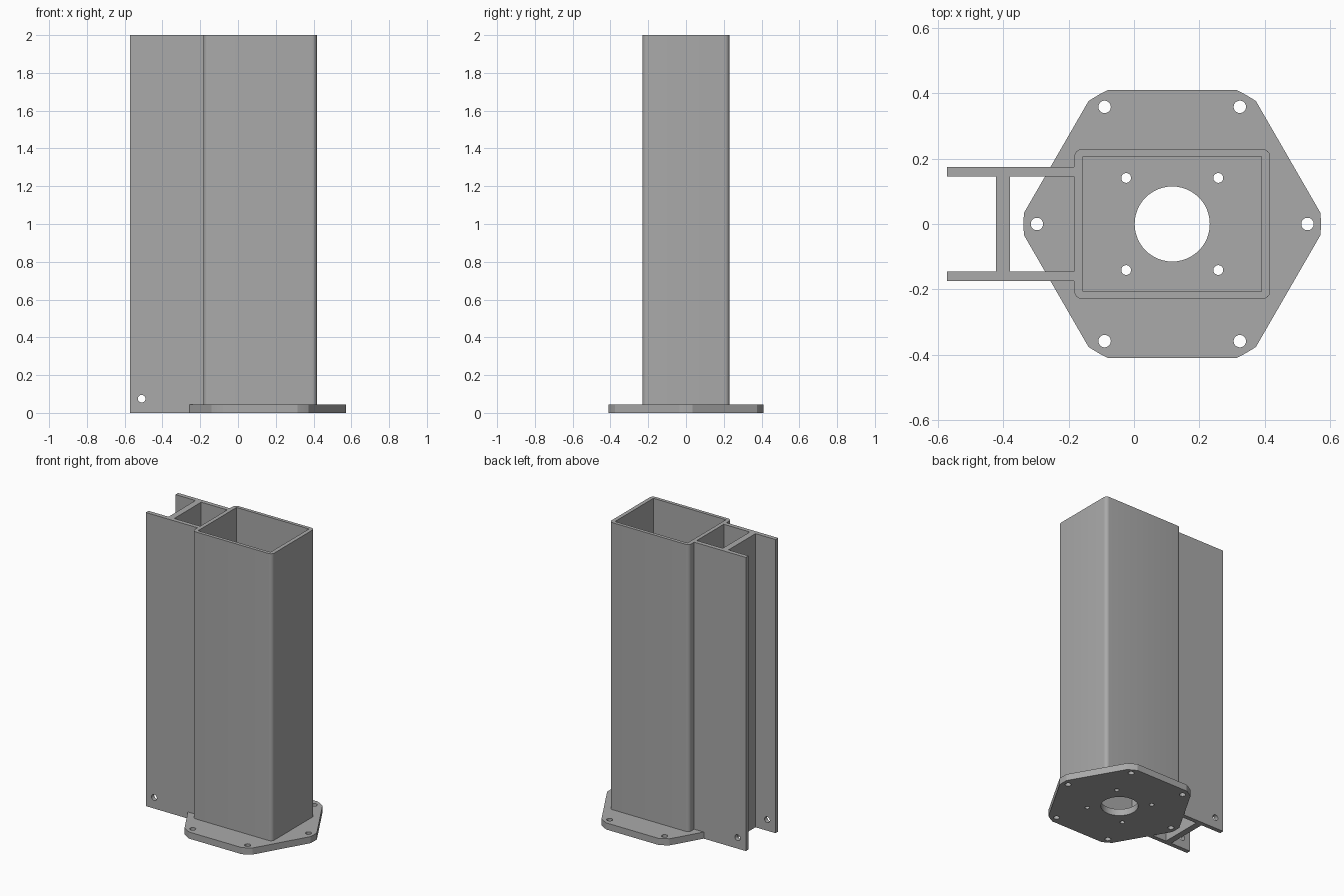
import bpy
from math import cos, sin, pi, radians, acos

cube = bpy.data.objects.get("Cube")
if cube:
    bpy.data.objects.remove(cube, do_unlink=True)

steel = bpy.data.materials.new("grey_steel")
steel.use_nodes = True
grey = (0.4, 0.4, 0.4, 1)
steel.diffuse_color = grey
steel.node_tree.nodes["Principled BSDF"].inputs["Base Color"].default_value = grey

HEIGHT = 2.0
PLATE_T = 0.045
CX = 0.117          # centre of the base plate and tube


def arc(cx, cy, r, start, end, steps):
    return [(cx + r * cos(start + (end - start) * i / steps),
             cy + r * sin(start + (end - start) * i / steps)) for i in range(steps + 1)]


def circle(cx, cy, r, steps=32):
    return arc(cx, cy, r, 0, 2 * pi, steps)[:-1]


def rectangle(x0, x1, y0, y1):
    return [(x0, y0), (x1, y0), (x1, y1), (x0, y1)]


def extrude(name, loops, z0, z1):
    """Extrude an outline, with any inner loops as holes, from z0 to z1."""
    curve = bpy.data.curves.new(name + "_profile", "CURVE")
    curve.dimensions = "2D"
    curve.fill_mode = "BOTH"
    curve.extrude = (z1 - z0) / 2
    for loop in loops:
        spline = curve.splines.new("POLY")
        spline.points.add(len(loop) - 1)
        for point, (x, y) in zip(spline.points, loop):
            point.co = (x, y, 0, 1)
        spline.use_cyclic_u = True
    obj = bpy.data.objects.new(name, curve)
    bpy.context.collection.objects.link(obj)
    obj.location.z = (z0 + z1) / 2
    bpy.ops.object.select_all(action="DESELECT")
    obj.select_set(True)
    bpy.context.view_layer.objects.active = obj
    bpy.ops.object.convert(target="MESH")
    obj = bpy.context.view_layer.objects.active
    bpy.ops.object.mode_set(mode="EDIT")
    bpy.ops.mesh.select_all(action="SELECT")
    bpy.ops.mesh.remove_doubles(threshold=0.00005)
    bpy.ops.mesh.normals_make_consistent(inside=False)
    bpy.ops.object.mode_set(mode="OBJECT")
    obj.data.materials.clear()
    obj.data.materials.append(steel)
    bpy.ops.object.shade_smooth_by_angle(angle=radians(20))
    return obj


def cut(obj, cutter):
    mod = obj.modifiers.new("cut", "BOOLEAN")
    mod.operation = "DIFFERENCE"
    mod.solver = "EXACT"
    mod.object = cutter
    bpy.context.view_layer.objects.active = obj
    bpy.ops.object.modifier_apply(modifier=mod.name)
    bpy.data.objects.remove(cutter, do_unlink=True)


# Hexagonal base plate with rounded corners and bolt holes
half = acos(0.41 / 0.455)
corner = pi / 6 - half
outline = []
for k in range(6):
    a = k * pi / 3
    outline += arc(CX, 0, 0.455, a - corner, a + corner, 4)
holes = [circle(CX, 0, 0.115, 48)]
for k in range(6):
    a = k * pi / 3
    holes.append(circle(CX + 0.414 * cos(a), 0.414 * sin(a), 0.019))
for sx in (-1, 1):
    for sy in (-1, 1):
        holes.append(circle(CX + sx * 0.141, sy * 0.141, 0.015))
extrude("base_plate", [outline] + holes, 0, PLATE_T)

# Rectangular tube, rounded outside and square inside
hx, hy, r = 0.3, 0.23, 0.025
tube = []
for i, (sx, sy) in enumerate([(1, 1), (-1, 1), (-1, -1), (1, -1)]):
    tube += arc(CX + sx * (hx - r), sy * (hy - r), r, i * pi / 2, (i + 1) * pi / 2, 6)
bore = rectangle(CX - 0.273, CX + 0.273, -0.207, 0.207)
extrude("tube_column", [tube, bore], PLATE_T, HEIGHT)

# H-section beam against the side of the tube
x0, x1, w0, w1 = -0.573, -0.183, -0.422, -0.379
yo, yi = 0.174, 0.145
h_shape = [(x0, -yo), (x1, -yo), (x1, -yi), (w1, -yi), (w1, yi), (x1, yi),
           (x1, yo), (x0, yo), (x0, yi), (w0, yi), (w0, -yi), (x0, -yi)]
beam = extrude("h_beam", [h_shape], 0, HEIGHT)

# Trim the beam where the plate sits, and drill both flanges
cut(beam, extrude("plate_cutter", [outline], -0.1, PLATE_T))
bpy.ops.mesh.primitive_cylinder_add(vertices=32, radius=0.02, depth=1,
                                    location=(-0.51, 0, 0.075),
                                    rotation=(pi / 2, 0, 0))
drill = bpy.context.object
drill.name = "drill_cutter"
drill.data.materials.append(steel)
cut(beam, drill)
bpy.ops.object.select_all(action="DESELECT")
beam.select_set(True)
bpy.context.view_layer.objects.active = beam
bpy.ops.object.shade_smooth_by_angle(angle=radians(20))
